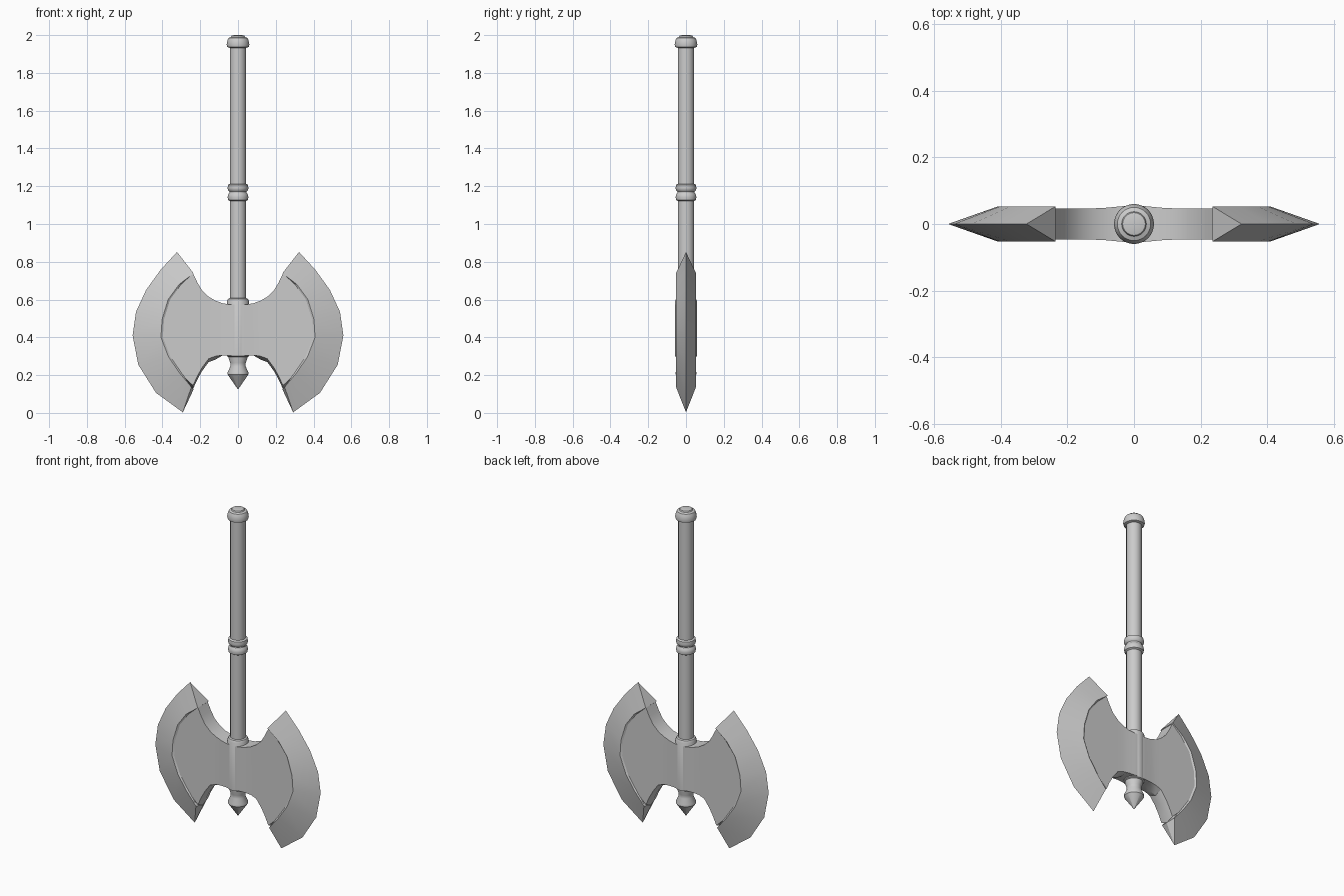
import bpy, bmesh, math

if "Cube" in bpy.data.objects:
    bpy.data.objects.remove(bpy.data.objects["Cube"])


def finish(name, bm, angle=30, mirror=False):
    bmesh.ops.remove_doubles(bm, verts=bm.verts, dist=0.0005)
    bmesh.ops.recalc_face_normals(bm, faces=bm.faces)
    me = bpy.data.meshes.new(name)
    bm.to_mesh(me)
    bm.free()
    ob = bpy.data.objects.new(name, me)
    bpy.context.collection.objects.link(ob)
    if mirror:
        mod = ob.modifiers.new("Mirror", 'MIRROR')
        mod.merge_threshold = 0.0005
    bpy.ops.object.select_all(action='DESELECT')
    ob.select_set(True)
    bpy.context.view_layer.objects.active = ob
    bpy.ops.object.shade_smooth_by_angle(angle=math.radians(angle))
    return ob


def skin(bm, rows, closed=True):
    """Join successive rows of points with quads."""
    vs = [[bm.verts.new(p) for p in r] for r in rows]
    n = len(rows[0])
    for a, b in zip(vs, vs[1:]):
        for i in range(n if closed else n - 1):
            j = (i + 1) % n
            bm.faces.new((a[i], a[j], b[j], b[i]))
    return vs


def lathe(name, profile, sides=32):
    bm = bmesh.new()
    rows = [[(r * math.cos(2 * math.pi * i / sides), r * math.sin(2 * math.pi * i / sides), z)
             for i in range(sides)] for r, z in profile]
    vs = skin(bm, rows)
    bm.faces.new(vs[0])
    bm.faces.new(vs[-1])
    return finish(name, bm)


# Turned parts along the shaft
lathe("shaft", [(0.043, 0.28), (0.043, 1.95)])
lathe("end_spike", [(0.001, 0.125), (0.055, 0.203), (0.055, 0.215), (0.041, 0.245),
                    (0.041, 0.265), (0.05, 0.29), (0.05, 0.31)])
lathe("head_sleeve", [(0.043, 0.292), (0.058, 0.30), (0.058, 0.592), (0.052, 0.604), (0.043, 0.608)])
lathe("grip_rings", [(0.043, 1.122), (0.053, 1.128), (0.055, 1.142), (0.053, 1.155), (0.046, 1.165),
                     (0.046, 1.172), (0.053, 1.18), (0.055, 1.19), (0.053, 1.207), (0.043, 1.213)])
lathe("pommel_cap", [(0.043, 1.932), (0.057, 1.937), (0.06, 1.95), (0.056, 1.972), (0.05, 1.985),
                     (0.037, 1.99), (0.034, 1.997), (0.02, 2.0)])

# Head plate: columns of (x, top z, bottom z, half thickness), ridged underneath
columns = [(0.0, 0.573, 0.305, 0.056), (0.04, 0.573, 0.305, 0.053), (0.08, 0.58, 0.305, 0.049),
           (0.12, 0.594, 0.30, 0.047), (0.155, 0.615, 0.287, 0.047), (0.19, 0.648, 0.24, 0.047),
           (0.215, 0.69, 0.195, 0.047), (0.238, 0.737, 0.145, 0.047), (0.31, 0.68, 0.215, 0.047),
           (0.37, 0.60, 0.297, 0.047), (0.40, 0.495, 0.36, 0.047), (0.41, 0.43, 0.40, 0.047)]
bm = bmesh.new()
rows = []
for x, top, bot, y in columns:
    ridge = 0.018 if 0.1 < x < 0.25 else 0.0
    rows.append([(x, -y, top), (x, y, top), (x, y, bot), (x, 0, bot - ridge), (x, -y, bot)])
bm.faces.new(skin(bm, rows)[-1])
finish("head_plate", bm, mirror=True)

# Blades: thick raised inner arc tapering to a sharp outer edge
inner = [(0.235, 0.739), (0.312, 0.68), (0.37, 0.60), (0.402, 0.495),
         (0.408, 0.40), (0.368, 0.297), (0.31, 0.212), (0.247, 0.137)]
outer = [(0.323, 0.852), (0.41, 0.757), (0.487, 0.65), (0.54, 0.535),
         (0.558, 0.41), (0.528, 0.255), (0.434, 0.106), (0.292, 0.003)]
bm = bmesh.new()
rows = []
for k, ((xi, zi), (xo, zo)) in enumerate(zip(inner, outer)):
    lip = 0.0 if k in (0, 7) else 0.012
    mid = (xi - lip, 0, zi) if k < 7 else (xi - 0.012, 0, zi - 0.012)
    rows.append([(xi, -0.053, zi), (xo, 0, zo), (xi, 0.053, zi),
                 (xi - lip, 0.046, zi), mid, (xi - lip, -0.046, zi)])
vs = skin(bm, rows)
for end in (vs[0], vs[-1]):
    for a, b in ((0, 1), (1, 2), (2, 3), (3, 4), (5, 0)):
        if 4 not in (a, b):
            bm.faces.new((end[a], end[b], end[4]))
finish("blade", bm, angle=25, mirror=True)
